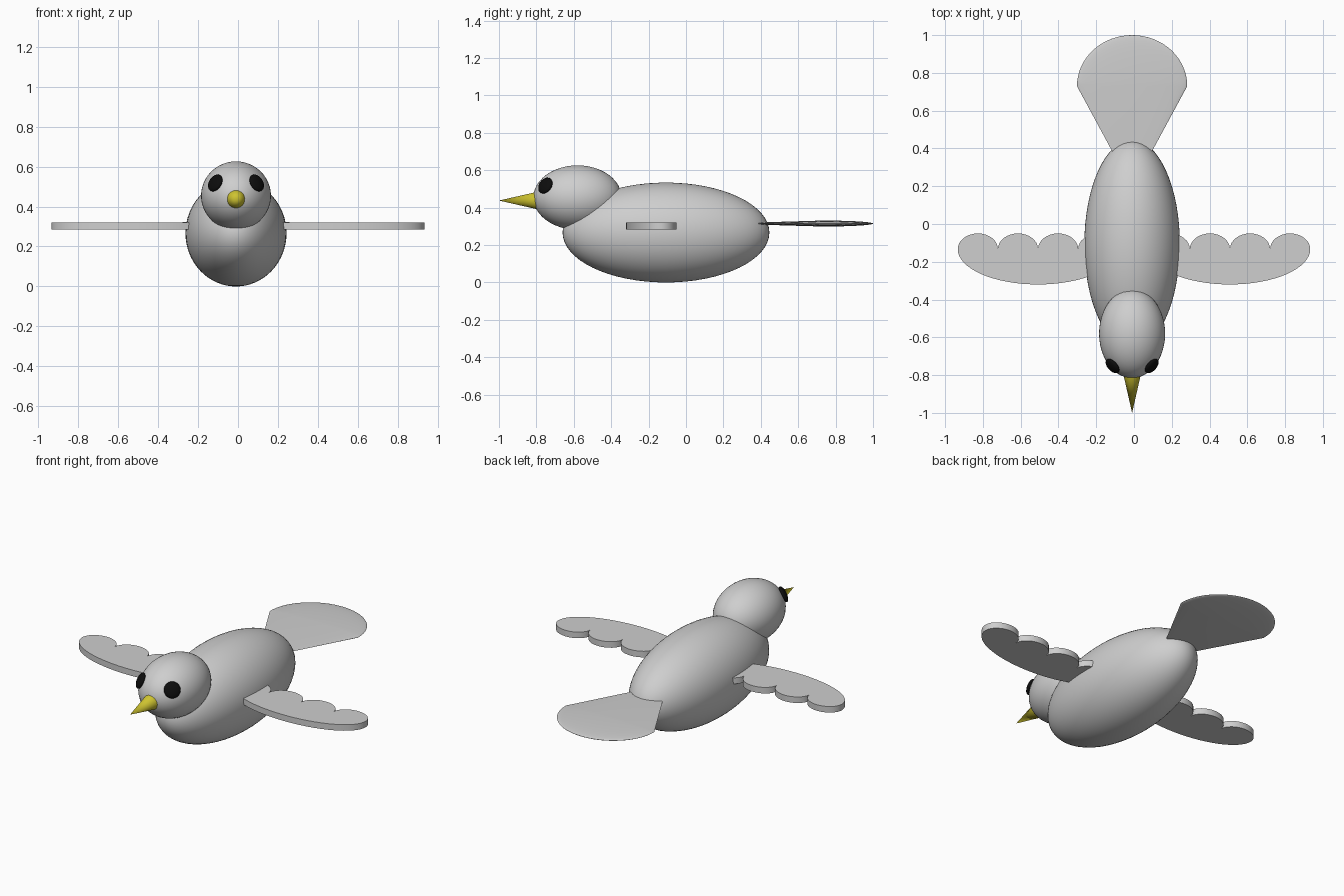
import bpy, bmesh, math
from mathutils import Matrix, Vector

if "Cube" in bpy.data.objects:
    bpy.data.objects.remove(bpy.data.objects["Cube"])

CX = -0.01  # body, head and tail sit slightly off the wing centre


def material(name, rgb):
    m = bpy.data.materials.new(name)
    m.diffuse_color = (*rgb, 1)
    m.use_nodes = True
    m.node_tree.nodes["Principled BSDF"].inputs["Base Color"].default_value = m.diffuse_color
    return m


GREY = material("feather grey", (0.62, 0.62, 0.62))
YELLOW = material("beak yellow", (0.62, 0.55, 0.03))
BLACK = material("eye black", (0.004, 0.004, 0.004))


def finish(name, bm, mat, angle=35):
    bmesh.ops.recalc_face_normals(bm, faces=bm.faces[:])
    me = bpy.data.meshes.new(name)
    bm.to_mesh(me)
    bm.free()
    me.materials.append(mat)
    ob = bpy.data.objects.new(name, me)
    bpy.context.collection.objects.link(ob)
    bpy.ops.object.select_all(action='DESELECT')
    ob.select_set(True)
    bpy.context.view_layer.objects.active = ob
    bpy.ops.object.shade_smooth_by_angle(angle=math.radians(angle))
    return ob


def ellipsoid(name, centre, radii, mat, rot=None, seg=48):
    bm = bmesh.new()
    bmesh.ops.create_uvsphere(bm, u_segments=seg, v_segments=seg // 2, radius=1)
    m = Matrix.Translation(centre) @ (rot or Matrix()) @ Matrix.Diagonal((*radii, 1))
    bmesh.ops.transform(bm, matrix=m, verts=bm.verts[:])
    return finish(name, bm, mat)


# body and head
ellipsoid("body", (CX, -0.107, 0.267), (0.253, 0.553, 0.267), GREY, seg=64)
ellipsoid("head", (CX, -0.58, 0.454), (0.175, 0.236, 0.172), GREY)

# eyes: flattened discs lying on the head surface
for side, s in (("left", 1), ("right", -1)):
    normal = Vector((s * 3.4, -3.1, 2.2))
    rot = normal.to_track_quat('Z', 'Y').to_matrix().to_4x4()
    ellipsoid(side + "_eye", (CX + s * 0.104, -0.752, 0.518),
              (0.046, 0.046, 0.018), BLACK, rot, 32)

# beak
bm = bmesh.new()
bmesh.ops.create_cone(bm, cap_ends=True, segments=32, radius1=0.05, radius2=0, depth=0.22)
bmesh.ops.transform(bm, verts=bm.verts[:], matrix=Matrix.Translation((CX, -0.89, 0.438))
                    @ Matrix.Rotation(math.pi / 2, 4, 'X'))
finish("beak", bm, YELLOW)


# wings: half-ellipse leading edge, four scallops on the trailing edge
def wing(name, s):
    mid, half, y0, n = 0.508, 0.425, -0.133, 4
    r = half / n
    pts = [(mid + half * math.cos(a), y0 - 0.187 * math.sin(a))
           for a in (math.pi * i / 32 for i in range(33))]
    for k in range(n):
        c = mid - half + r * (2 * k + 1)
        last = 16 if k == n - 1 else 17
        pts += [(c - r * math.cos(math.pi * i / 16), y0 + 0.083 * math.sin(math.pi * i / 16))
                for i in range(1, last)]
    bm = bmesh.new()
    face = bm.faces.new([bm.verts.new((s * x, y, 0.284)) for x, y in pts])
    ext = bmesh.ops.extrude_face_region(bm, geom=[face])
    top = [v for v in ext["geom"] if isinstance(v, bmesh.types.BMVert)]
    bmesh.ops.translate(bm, verts=top, vec=(0, 0, 0.036))
    bmesh.ops.triangulate(bm, faces=[f for f in bm.faces if len(f.verts) > 4])
    finish(name, bm, GREY)


wing("left_wing", 1)
wing("right_wing", -1)

# tail: cone and rounded end spun about y, then flattened to a thin fan
profile = [(0.0, 0.19)] + [(0.292 * math.cos(a), 0.73 + 0.27 * math.sin(a))
                           for a in (math.pi / 2 * i / 16 for i in range(17))]
bm = bmesh.new()
verts = [bm.verts.new((r, y, 0)) for r, y in profile]
edges = [bm.edges.new(p) for p in zip(verts, verts[1:])]
bmesh.ops.spin(bm, geom=verts + edges, cent=(0, 0, 0), axis=(0, 1, 0),
               angle=2 * math.pi, steps=48)
bmesh.ops.remove_doubles(bm, verts=bm.verts[:], dist=0.0005)
bmesh.ops.transform(bm, verts=bm.verts[:], matrix=Matrix.Translation((CX, 0, 0.315))
                    @ Matrix.Diagonal((1, 1, 0.055, 1)))
finish("tail", bm, GREY)
